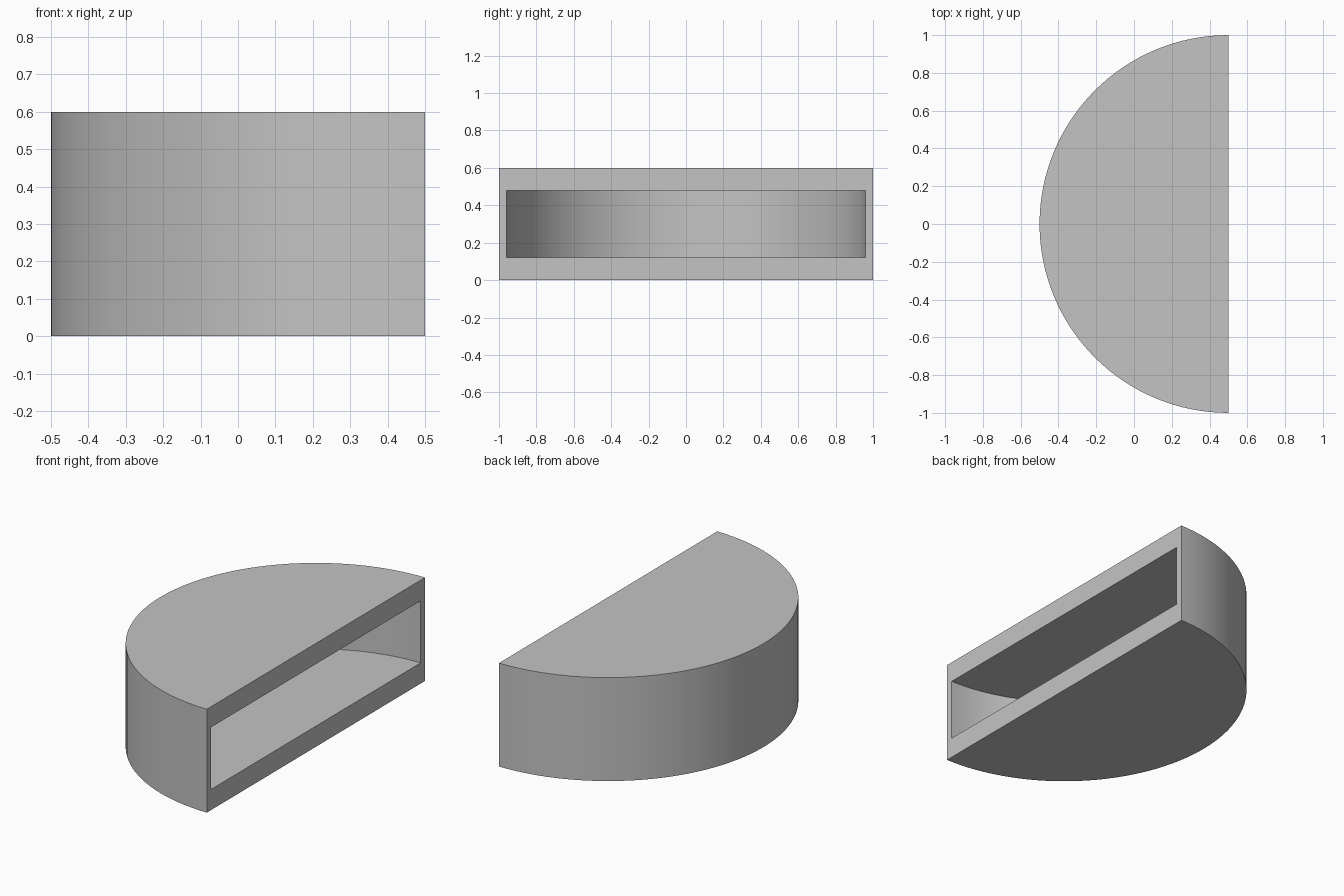
import bpy
import bmesh
import math
from mathutils import Vector

cube = bpy.data.objects.get("Cube")
if cube:
    bpy.data.objects.remove(cube, do_unlink=True)

RADIUS, HEIGHT = 1.0, 0.6
CAVITY_RADIUS, CAVITY_LOW, CAVITY_HIGH = 0.96, 0.12, 0.48
FLAT_X = 0.5
SEGMENTS = 64

grey = bpy.data.materials.new("light grey")
grey.use_nodes = True
colour = (0.55, 0.55, 0.55, 1)
grey.diffuse_color = colour
grey.node_tree.nodes["Principled BSDF"].inputs["Base Color"].default_value = colour


def point(r, z, side=1):
    """Profile point in the flat face, on either side of the axis."""
    return Vector((FLAT_X, side * r, z))


# Radius and height profiles of the outer shell and of the slot inside it
shell = [(0, 0), (RADIUS, 0), (RADIUS, HEIGHT), (0, HEIGHT)]
slot = [(0, CAVITY_HIGH), (CAVITY_RADIUS, CAVITY_HIGH),
        (CAVITY_RADIUS, CAVITY_LOW), (0, CAVITY_LOW)]

bm = bmesh.new()

# Sweep both profiles through half a turn
for profile in (shell, slot):
    verts = [bm.verts.new(point(*p)) for p in profile]
    edges = [bm.edges.new(pair) for pair in zip(verts, verts[1:])]
    bmesh.ops.spin(bm, geom=verts + edges, cent=(FLAT_X, 0, 0), axis=(0, 0, 1),
                   angle=math.pi, steps=SEGMENTS)

# Flat frame around the slot opening
for side in (1, -1):
    bm.faces.new([bm.verts.new(point(r, z, side)) for r, z in shell + slot])

bmesh.ops.remove_doubles(bm, verts=bm.verts, dist=0.0001)
bmesh.ops.recalc_face_normals(bm, faces=bm.faces)

# Merge the fan triangles of each flat surface
bmesh.ops.dissolve_limit(bm, angle_limit=math.radians(0.5),
                         verts=bm.verts, edges=bm.edges)

mesh = bpy.data.meshes.new("half_round_housing")
bm.to_mesh(mesh)
bm.free()
mesh.materials.append(grey)
housing = bpy.data.objects.new("half_round_housing", mesh)
bpy.context.collection.objects.link(housing)

# Smooth curved walls with sharp rims
bpy.context.view_layer.objects.active = housing
housing.select_set(True)
bpy.ops.object.shade_smooth_by_angle(angle=math.radians(30))
